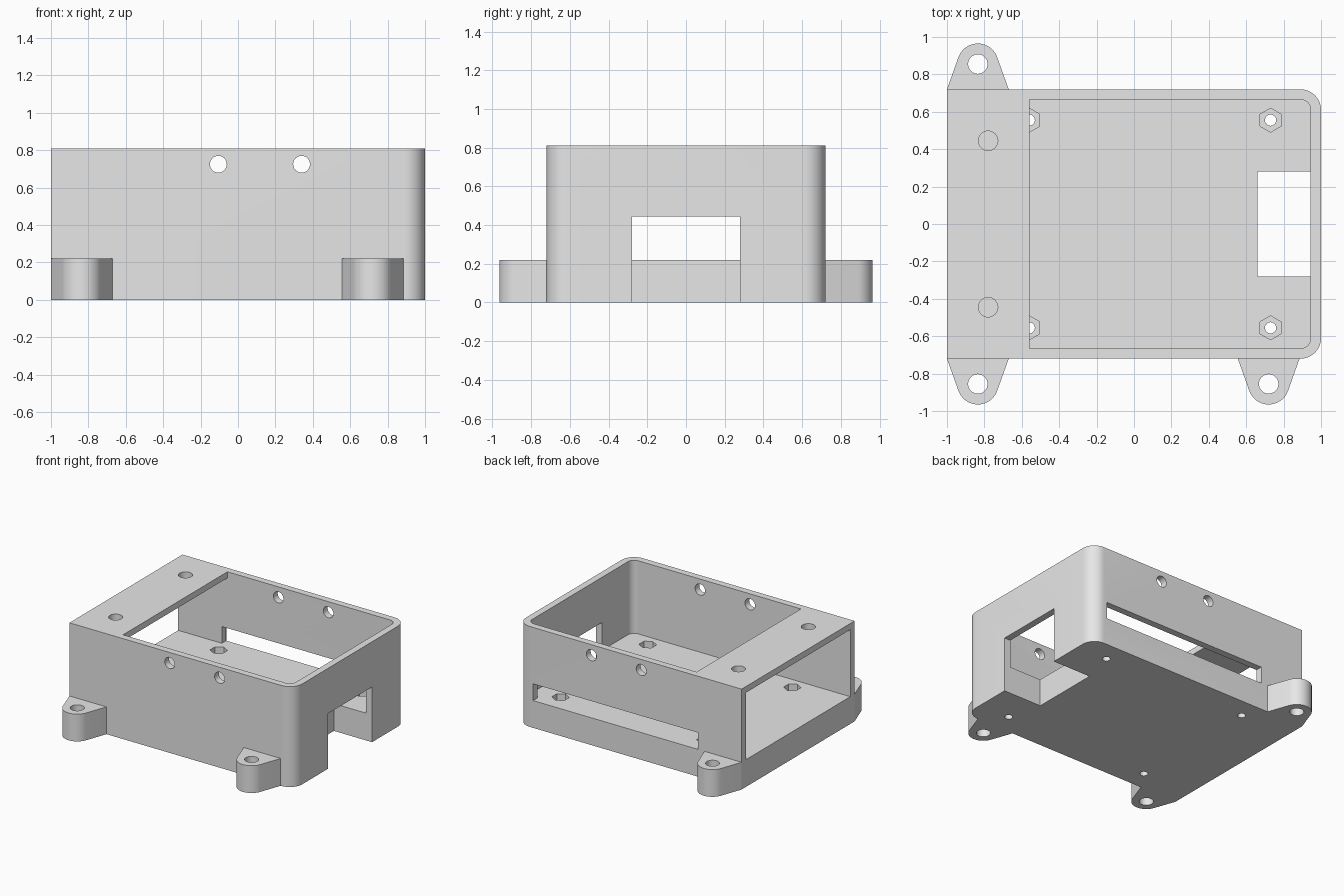
import bpy, bmesh
from math import pi, cos, sin, acos, atan2, hypot, radians
from mathutils import Matrix

cube = bpy.data.objects.get("Cube")
if cube:
    bpy.data.objects.remove(cube, do_unlink=True)

GREY = (0.8, 0.8, 0.8, 1)
grey = bpy.data.materials.new("light grey plastic")
grey.use_nodes = True
grey.diffuse_color = GREY
grey.node_tree.nodes["Principled BSDF"].inputs["Base Color"].default_value = GREY

# Main dimensions
LENGTH, WIDTH, HEIGHT = 1.0, 0.72, 0.81      # half length, half width, full height
WALL, FLOOR, PLATE_EDGE = 0.055, 0.22, -0.56


def arc(cx, cy, r, start, end, steps):
    """Points along an arc, angles in radians."""
    return [(cx + r * cos(start + (end - start) * i / steps),
             cy + r * sin(start + (end - start) * i / steps)) for i in range(steps + 1)]


def circle(cx, cy, r, sides=32, turn=0):
    return arc(cx, cy, r, turn, turn + 2 * pi, sides)[:-1]


def rect(x0, x1, y0, y1):
    return [(x0, y0), (x1, y0), (x1, y1), (x0, y1)]


def rounded_end(x0, x1, y, r):
    """Rectangle with its two +x corners rounded."""
    return ([(x0, y), (x0, -y)] + arc(x1 - r, r - y, r, -pi / 2, 0, 12)
            + arc(x1 - r, y - r, r, 0, pi / 2, 12))


def prism(name, outline, low, high, along_y=False):
    """Extrude an outline up z, or sideways so that its second axis becomes z."""
    bm = bmesh.new()
    face = bm.faces.new([bm.verts.new((x, y, low)) for x, y in outline])
    top = bmesh.ops.extrude_face_region(bm, geom=[face])["geom"]
    bmesh.ops.translate(bm, vec=(0, 0, high - low),
                        verts=[v for v in top if isinstance(v, bmesh.types.BMVert)])
    bmesh.ops.recalc_face_normals(bm, faces=bm.faces)
    if along_y:
        bmesh.ops.transform(bm, matrix=Matrix.Rotation(pi / 2, 4, 'X'), verts=bm.verts)
    mesh = bpy.data.meshes.new(name)
    bm.to_mesh(mesh)
    bm.free()
    mesh.materials.append(grey)
    obj = bpy.data.objects.new(name, mesh)
    bpy.context.collection.objects.link(obj)
    return obj


def cut(target, outline, low, high, along_y=False):
    """Subtract a prism from the target and discard the cutter."""
    cutter = prism("cutter", outline, low, high, along_y)
    cutter.hide_render = True
    mod = target.modifiers.new("cut", 'BOOLEAN')
    mod.operation, mod.solver, mod.object = 'DIFFERENCE', 'EXACT', cutter
    bpy.context.view_layer.objects.active = target
    bpy.ops.object.modifier_apply(modifier=mod.name)
    bpy.data.objects.remove(cutter, do_unlink=True)


# Enclosure shell: open at the -x end, with a top plate over that end
shell = prism("enclosure_shell", rounded_end(-LENGTH, LENGTH, WIDTH, 0.11), 0, HEIGHT)
inner = LENGTH - WALL
cut(shell, rounded_end(-1.1, inner, WIDTH - WALL, 0.055), FLOOR, HEIGHT - 0.05)
cut(shell, rounded_end(PLATE_EDGE, inner, WIDTH - WALL, 0.055), 0.5, 0.9)

# Notch through the +x wall and floor, and long slot in the back wall
cut(shell, rect(0.66, 1.1, -0.28, 0.28), -0.1, 0.445)
cut(shell, rect(-0.61, 0.86, 0.6, 0.8), FLOOR, 0.355)

# Round holes through the front and back walls
for x in (-0.105, 0.34):
    cut(shell, circle(x, 0.725, 0.045), -1, 1, along_y=True)

for side in (-1, 1):
    # Holes in the top plate
    cut(shell, circle(-0.78, side * 0.445, 0.052), 0.7, 0.9)
    # Hexagonal nut pockets with screw holes in the floor
    for x in (PLATE_EDGE, 0.73):
        cut(shell, circle(x, side * 0.555, 0.064, 6, pi / 2), 0.12, 0.3)
        cut(shell, circle(x, side * 0.555, 0.03, 24), -0.1, 0.2)


def mounting_lug(name, x, side):
    """Tapered ear with a rounded tip and a screw hole."""
    half, reach, r = 0.165, 0.135, 0.11
    tangent = atan2(-reach, half) + acos(r / hypot(half, reach))
    profile = [(-half, 0), (half, 0)] + arc(0, reach, r, tangent, pi - tangent, 20)
    lug = prism(name, [(x + px, side * (WIDTH + py)) for px, py in profile], 0, FLOOR)
    cut(lug, circle(x, side * (WIDTH + reach), 0.052), -0.1, 0.4)
    return lug


parts = [shell,
         mounting_lug("front_right_lug", -0.835, -1),
         mounting_lug("front_left_lug", 0.72, -1),
         mounting_lug("back_right_lug", -0.835, 1)]

# Smooth the rounded surfaces, keep the edges sharp
bpy.ops.object.select_all(action='DESELECT')
for part in parts:
    part.select_set(True)
bpy.context.view_layer.objects.active = shell
bpy.ops.object.shade_smooth_by_angle(angle=radians(30))
